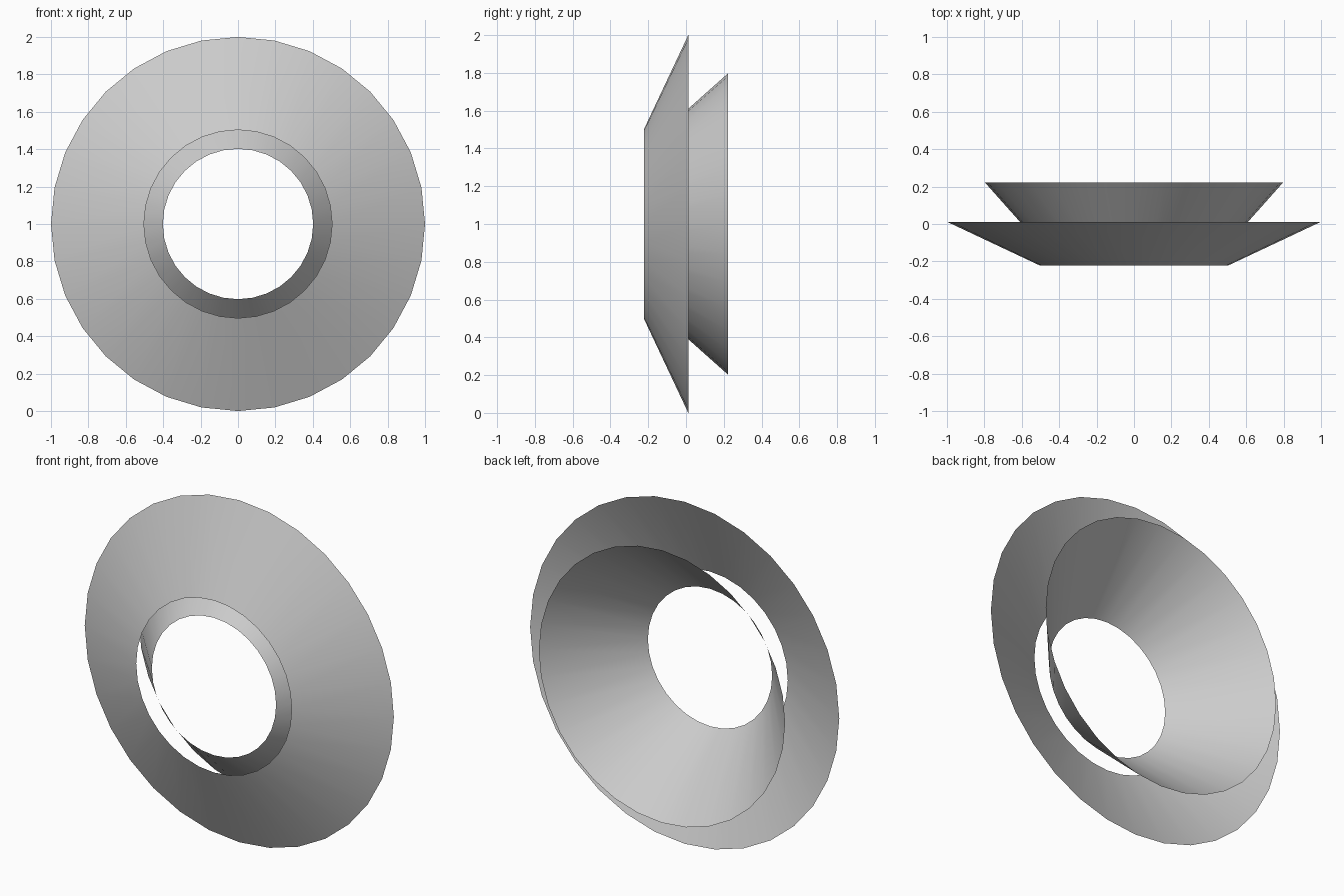
import bpy, bmesh
from math import sin, cos, tau

if "Cube" in bpy.data.objects:
    bpy.data.objects.remove(bpy.data.objects["Cube"])

SIDES = 32
CENTRE_Z = 1.0


def open_cone(name, y_front, r_front, y_back, r_back):
    """Thin open conical band around the y axis."""
    bm = bmesh.new()
    rings = []
    for y, r in ((y_front, r_front), (y_back, r_back)):
        rings.append([bm.verts.new((r * cos(tau * i / SIDES), y,
                                    CENTRE_Z + r * sin(tau * i / SIDES)))
                      for i in range(SIDES)])
    front, back = rings
    for i in range(SIDES):
        j = (i + 1) % SIDES
        face = bm.faces.new((front[i], back[i], back[j], front[j]))
        face.smooth = True
    # Normals point away from the axis
    bm.normal_update()
    for face in bm.faces:
        c = face.calc_center_median()
        if face.normal.x * c.x + face.normal.z * (c.z - CENTRE_Z) < 0:
            face.normal_flip()
    mesh = bpy.data.meshes.new(name)
    bm.to_mesh(mesh)
    bm.free()
    obj = bpy.data.objects.new(name, mesh)
    bpy.context.collection.objects.link(obj)
    return obj


# Wide shallow flange at the front
open_cone("outer_flange", -0.222, 0.503, 0.012, 1.0)

# Deeper funnel nested inside it, widening to the back
open_cone("inner_funnel", -0.222, 0.402, 0.222, 0.797)
